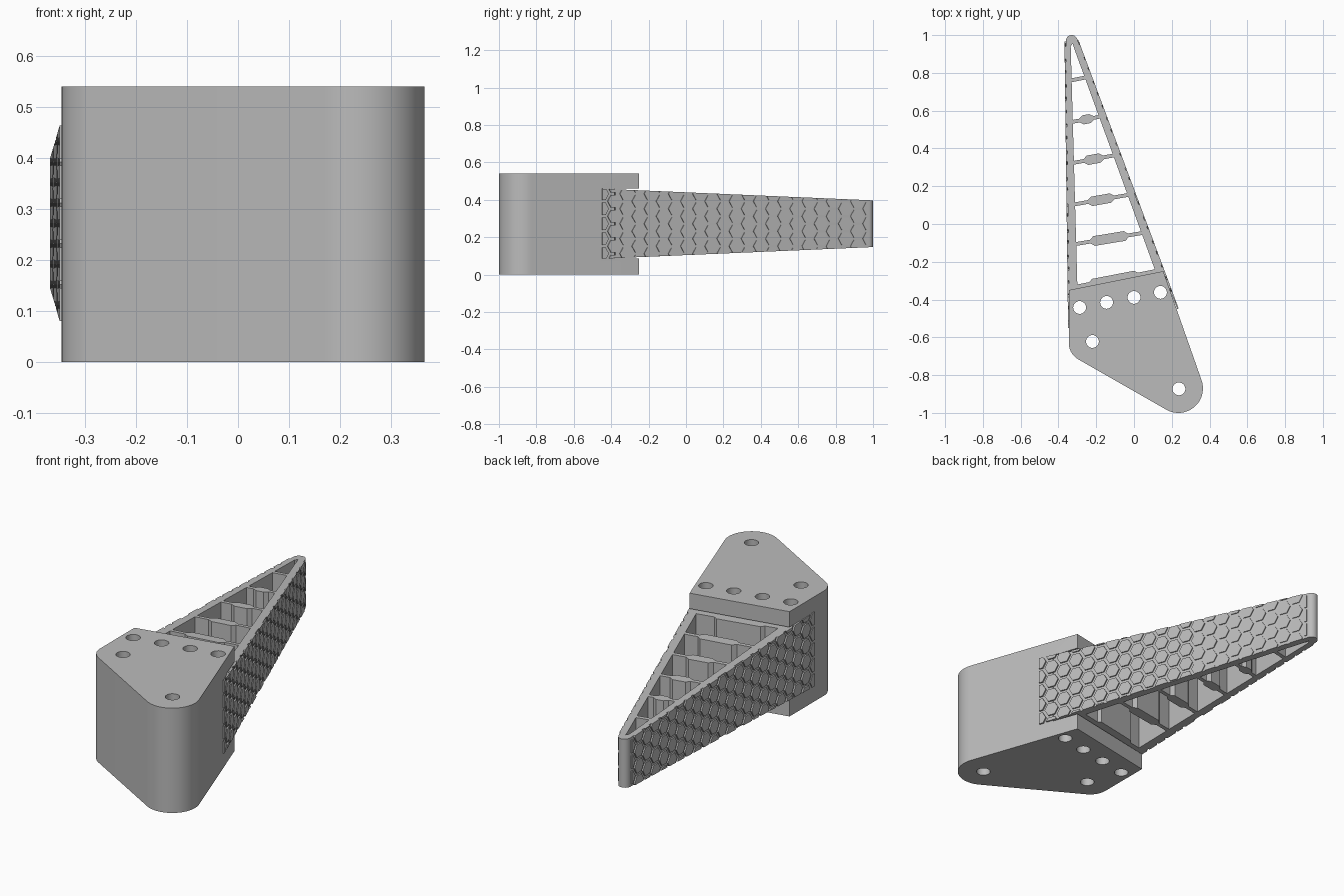
import bpy, bmesh
from math import sin, cos, radians, sqrt
from mathutils import Vector, Matrix

cube = bpy.data.objects.get("Cube")
if cube:
    bpy.data.objects.remove(cube)

grey = bpy.data.materials.new("plain grey")
grey.use_nodes = True
grey.diffuse_color = (0.5, 0.5, 0.5, 1)
grey.node_tree.nodes["Principled BSDF"].inputs["Base Color"].default_value = (0.5, 0.5, 0.5, 1)

HEIGHT, MID = 0.54, 0.272


def half_height(y):
    """Half height of the tapering finger."""
    return 0.185 - 0.043 * (y + 0.4)


def arc(cx, cy, r, a0, a1, n=16):
    steps = [radians(a0 + (a1 - a0) * i / n) for i in range(n + 1)]
    return [(cx + r * cos(a), cy + r * sin(a)) for a in steps]


def make_object(name, bm):
    bmesh.ops.recalc_face_normals(bm, faces=bm.faces)
    mesh = bpy.data.meshes.new(name)
    bm.to_mesh(mesh)
    bm.free()
    mesh.materials.append(grey)
    obj = bpy.data.objects.new(name, mesh)
    bpy.context.collection.objects.link(obj)
    return obj


def prism(name, outline, z0=0.0, z1=1.0, taper=False):
    """Extrude a plan outline upward; taper follows the finger height."""
    bm = bmesh.new()
    face = bm.faces.new([bm.verts.new((x, y, z0)) for x, y in outline])
    new = bmesh.ops.extrude_face_region(bm, geom=[face])["geom"]
    for v in new:
        if isinstance(v, bmesh.types.BMVert):
            v.co.z = z1
    if taper:
        for v in bm.verts:
            v.co.z = MID + (2 * v.co.z - 1) * half_height(v.co.y)
    return make_object(name, bm)


def activate(obj):
    bpy.ops.object.select_all(action="DESELECT")
    obj.select_set(True)
    bpy.context.view_layer.objects.active = obj


def cut(obj, cutter):
    mod = obj.modifiers.new("cut", "BOOLEAN")
    mod.operation, mod.solver, mod.object = "DIFFERENCE", "EXACT", cutter
    activate(obj)
    bpy.ops.object.modifier_apply(modifier=mod.name)


def smooth(obj):
    activate(obj)
    bpy.ops.object.shade_smooth_by_angle(angle=radians(30))


# Mounting base with rounded corners
base = prism("mounting_base",
             [(-0.345, -0.35)] + arc(-0.245, -0.63, 0.1, 180, 239)
             + arc(0.235, -0.87, 0.13, 239, 380, 28) + [(0.155, -0.25)], 0, HEIGHT)

# Slot in the back of the base that takes the finger root
slot = prism("slot_cutter", [(-0.5, -0.52), (0.4, -0.342), (0.4, 0), (-0.5, 0)], 0.085, 0.46)
cut(base, slot)

# Finger: two converging walls meeting at a rounded tip
left_low, left_tip = Vector((-0.341, -0.55)), Vector((-0.36, 0.965))
right_low, right_tip = Vector((0.229, -0.45)), Vector((-0.302, 0.972))
finger = prism("finger_frame",
               [(-0.342, -0.485), (0.203, -0.378)] + arc(-0.33, 0.969, 0.031, 20, 180),
               taper=True)
cavity = prism("cavity_cutter",
               [(-0.3, -0.32), (0.11, -0.24), (-0.317, 0.93), (-0.325, 0.955), (-0.335, 0.94)])
cut(finger, cavity)

# Bolt holes through the base and the finger root
holes = [(-0.288, -0.442), (-0.145, -0.415), (0, -0.389), (0.14, -0.362),
         (-0.22, -0.622), (0.238, -0.873)]
drills = []
for x, y in holes:
    drill = prism("drill", arc(x, y, 0.034, 0, 345, 23), -0.1, 0.7)
    drills.append(drill)
    cut(base, drill)
    if y > -0.5:
        cut(finger, drill)
for helper in drills + [slot, cavity]:
    bpy.data.objects.remove(helper)
smooth(base)
smooth(finger)


# Cross ribs: thin at both ends, thicker in the middle
def rib(name, a, b, start, end, thick):
    a, b = Vector(a), Vector(b)
    along = (b - a).normalized()
    side = Vector((-along.y, along.x))
    length = (b - a).length
    thin, ramp = 0.01, 0.02
    profile = [(0, thin)]
    if thick:
        s, e = start * length, end * length
        profile += [(s, thin), (s + ramp, thick), (e - ramp, thick), (e, thin)]
    profile.append((length, thin))
    points = [a + along * t - side * w for t, w in profile]
    points += [a + along * t + side * w for t, w in reversed(profile)]
    prism(name, points, taper=True)


ribs = [((-0.31, -0.335), (0.12, -0.252), 0.17, 0.78, 0.027),
        ((-0.315, -0.107), (0.05, -0.047), 0.23, 0.78, 0.026),
        ((-0.32, 0.103), (-0.025, 0.155), 0.26, 0.73, 0.025),
        ((-0.325, 0.323), (-0.095, 0.365), 0.26, 0.71, 0.025),
        ((-0.33, 0.54), (-0.17, 0.57), 0.25, 0.73, 0.024),
        ((-0.335, 0.76), (-0.245, 0.778), 0, 0, 0)]
for i, spec in enumerate(ribs):
    rib(f"cross_rib_{i + 1}", *spec)


# Raised hexagon grip on the outer faces, trimmed to the finger height
def grip(name, low, tip, outward):
    along = (tip - low).normalized()
    length = (tip - low).length
    pitch, radius = 0.08, 0.038
    column = pitch * sqrt(3) / 2
    bm = bmesh.new()
    for i in range(int(length / column) + 2):
        for j in range(-4, 5):
            v0 = (j + 0.5 * (i % 2)) * pitch
            hexagon = arc(i * column, v0, radius, 0, 300, 5)
            bm.faces.new([bm.verts.new((u, v, 0)) for u, v in hexagon])
    h0, h1 = half_height(low.y), half_height(tip.y)
    slope = (h0 - h1) / length
    for point, normal in [((0, 0, 0), (-1, 0, 0)), ((length, 0, 0), (1, 0, 0)),
                          ((0, h0, 0), (slope, 1, 0)), ((0, -h0, 0), (slope, -1, 0))]:
        bmesh.ops.bisect_plane(bm, geom=bm.verts[:] + bm.edges[:] + bm.faces[:],
                               plane_co=point, plane_no=normal, clear_outer=True)
    new = bmesh.ops.extrude_face_region(bm, geom=bm.faces[:])["geom"]
    for v in new:
        if isinstance(v, bmesh.types.BMVert):
            v.co.z = 0.008
    out = Vector((along.y, -along.x, 0)) * outward
    frame = Matrix(((along.x, 0, out.x, low.x), (along.y, 0, out.y, low.y),
                    (0, 1, 0, MID), (0, 0, 0, 1)))
    bm.transform(frame)
    make_object(name, bm)


grip("left_grip", right_low, right_tip, 1)
grip("right_grip", left_low, left_tip, -1)
